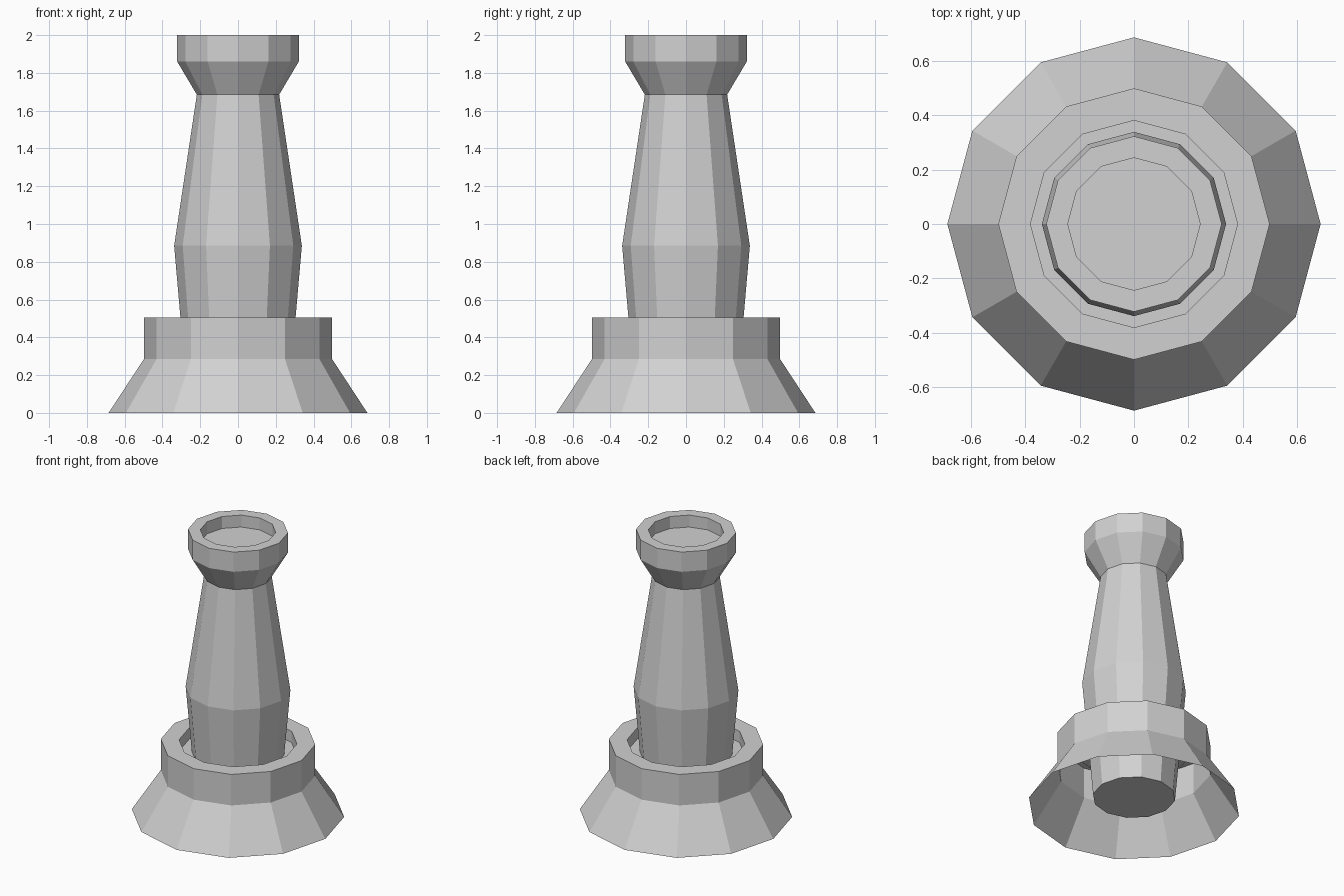
import bpy
import bmesh
from math import cos, sin, tau

SIDES = 12

cube = bpy.data.objects.get("Cube")
if cube:
    bpy.data.objects.remove(cube, do_unlink=True)

# Single plain grey finish
grey = bpy.data.materials.new("plain_grey")
grey.use_nodes = True
colour = (0.64, 0.64, 0.64, 1)
grey.diffuse_color = colour
grey.node_tree.nodes["Principled BSDF"].inputs["Base Color"].default_value = colour


def lathe(name, profile, cap_bottom):
    """Turn a (radius, height) profile, listed bottom to top, and cap its end."""
    bm = bmesh.new()
    rings = [[bm.verts.new((r * cos(tau * i / SIDES), r * sin(tau * i / SIDES), z))
              for i in range(SIDES)] for r, z in profile]
    for low, high in zip(rings, rings[1:]):
        for i in range(SIDES):
            j = (i + 1) % SIDES
            bm.faces.new((low[i], low[j], high[j], high[i]))
    bm.faces.new(rings[-1])
    if cap_bottom:
        bm.faces.new(rings[0][::-1])
    mesh = bpy.data.meshes.new(name)
    bm.to_mesh(mesh)
    bm.free()
    mesh.materials.append(grey)
    obj = bpy.data.objects.new(name, mesh)
    bpy.context.collection.objects.link(obj)
    return obj


# Hollow flared base with a collar and a recessed seat
lathe("flared_base", [(0.685, 0), (0.498, 0.285), (0.498, 0.505),
                      (0.38, 0.505), (0.38, 0.425)], cap_bottom=False)

# Tapered column passing through the seat, with a flared head and recessed top
lathe("column", [(0.267, 0.07), (0.338, 0.885), (0.218, 1.685), (0.322, 1.86),
                 (0.322, 2.0), (0.243, 2.0), (0.243, 1.915)], cap_bottom=True)
